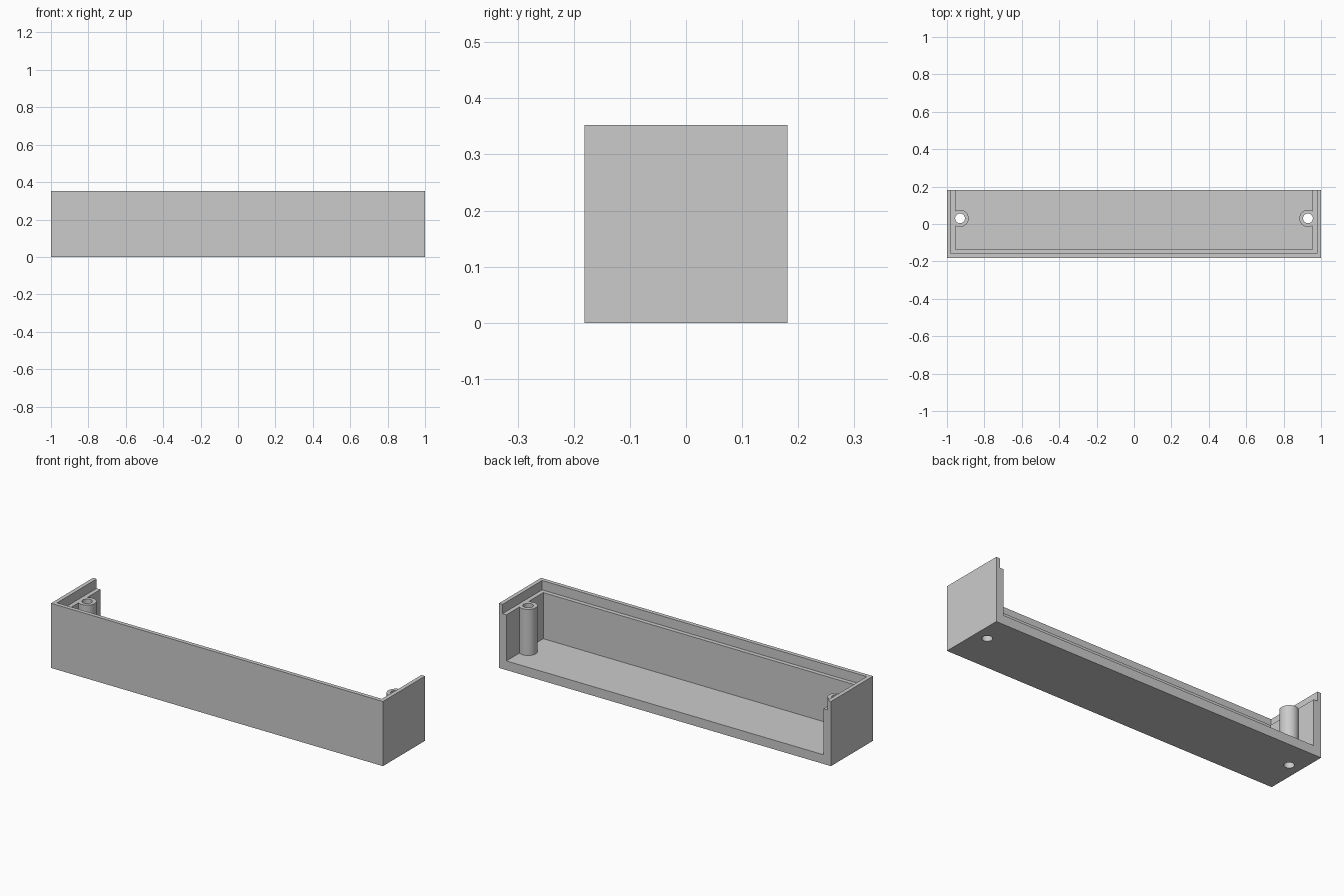
import bpy
import math

if "Cube" in bpy.data.objects:
    bpy.data.objects.remove(bpy.data.objects["Cube"], do_unlink=True)

# Overall sizes
HALF_X, HALF_Y, HEIGHT = 1.0, 0.181, 0.352
RIM, WALL, FLOOR, LEDGE = 0.022, 0.045, 0.05, 0.301
POST_X, POST_Y, POST_R, HOLE_R = 0.93, 0.03, 0.046, 0.026

grey = bpy.data.materials.new("light_grey_plastic")
grey.use_nodes = True
colour = (0.6, 0.6, 0.6, 1.0)
grey.diffuse_color = colour
grey.node_tree.nodes["Principled BSDF"].inputs["Base Color"].default_value = colour


def box(name, low, high):
    centre = [(a + b) / 2 for a, b in zip(low, high)]
    bpy.ops.mesh.primitive_cube_add(size=1, location=centre)
    obj = bpy.context.object
    obj.name = name
    obj.scale = [b - a for a, b in zip(low, high)]
    bpy.ops.object.transform_apply(location=True, rotation=True, scale=True)
    obj.data.materials.append(grey)
    return obj


def cylinder(name, x, radius, bottom, top):
    bpy.ops.mesh.primitive_cylinder_add(
        vertices=48, radius=radius, depth=top - bottom,
        location=(x, POST_Y, (bottom + top) / 2))
    obj = bpy.context.object
    obj.name = name
    obj.data.materials.append(grey)
    return obj


def combine(target, tool, operation):
    mod = target.modifiers.new(tool.name, "BOOLEAN")
    mod.operation, mod.solver, mod.object = operation, "EXACT", tool
    bpy.ops.object.select_all(action="DESELECT")
    bpy.context.view_layer.objects.active = target
    target.select_set(True)
    bpy.ops.object.modifier_apply(modifier=mod.name)
    bpy.data.objects.remove(tool, do_unlink=True)


# Half enclosure: floor, front wall and two end walls, open at the back and top
shell = box("enclosure_half", (-HALF_X, -HALF_Y, 0), (HALF_X, HALF_Y, HEIGHT))
combine(shell, box("main_cavity", (WALL - HALF_X, WALL - HALF_Y, FLOOR),
                   (HALF_X - WALL, HALF_Y + 1, HEIGHT + 1)), "DIFFERENCE")

# Screw posts beside the end walls
for side in (-1, 1):
    combine(shell, cylinder("screw_post", side * POST_X, POST_R, FLOOR / 2, HEIGHT - RIM), "UNION")

# Rebate that leaves a thin rim and levels the posts with the ledge
combine(shell, box("rim_rebate", (RIM - HALF_X, RIM - HALF_Y, LEDGE),
                   (HALF_X - RIM, HALF_Y + 1, HEIGHT + 1)), "DIFFERENCE")

# Screw holes through posts and floor
for side in (-1, 1):
    combine(shell, cylinder("screw_hole", side * POST_X, HOLE_R, -1, 1), "DIFFERENCE")

bpy.ops.object.shade_smooth_by_angle(angle=math.radians(30))
